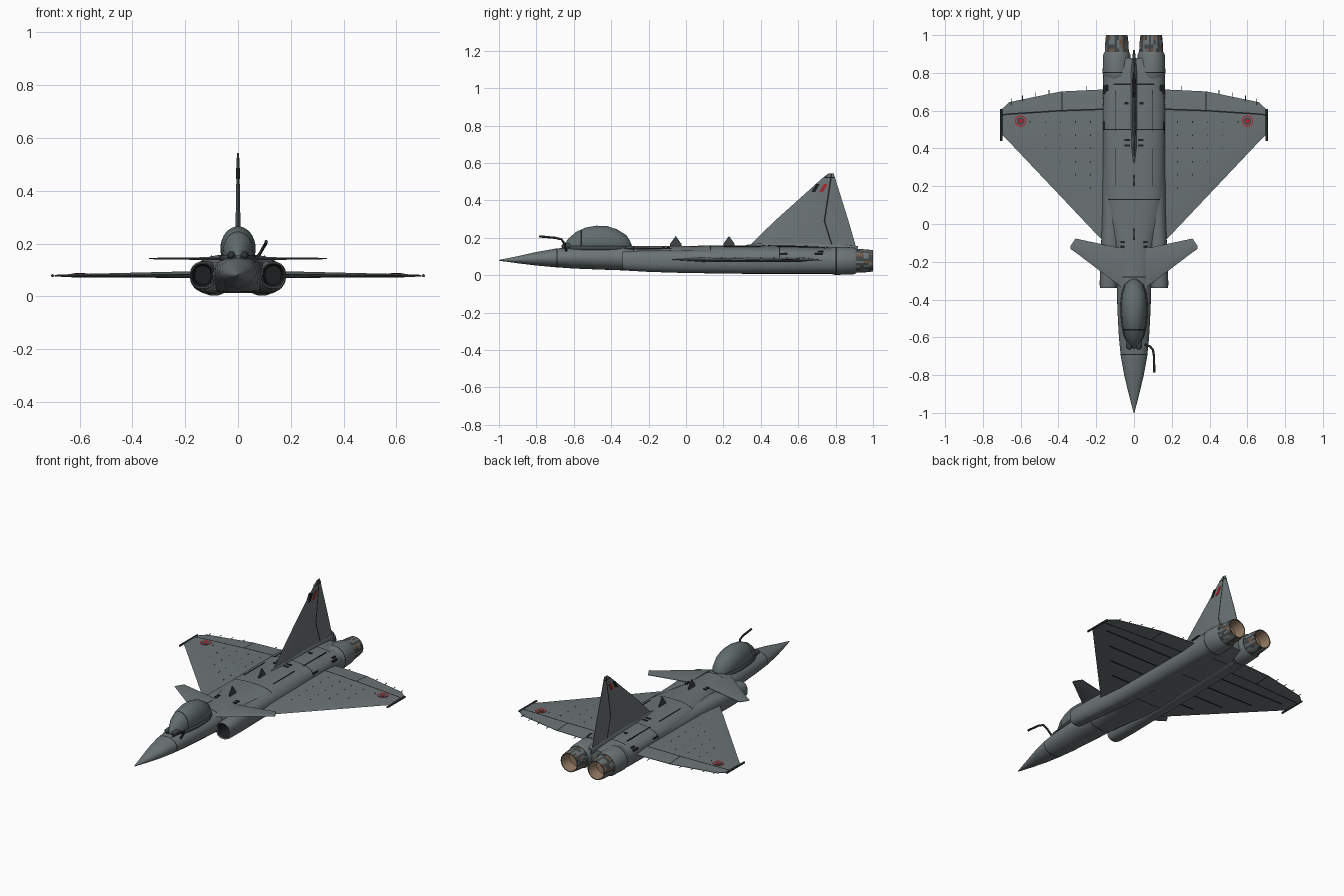
import bpy, bmesh, math, random
from mathutils import Vector

random.seed(4)
cube = bpy.data.objects.get("Cube")
if cube:
    bpy.data.objects.remove(cube, do_unlink=True)


def material(name, *rgb):
    m = bpy.data.materials.new(name)
    m.use_nodes = True
    m.diffuse_color = (*rgb, 1)
    m.node_tree.nodes["Principled BSDF"].inputs["Base Color"].default_value = (*rgb, 1)
    return m


hull = material("hull grey", .15, .175, .18)
line = material("panel line black", .012, .014, .015)
glass = material("canopy grey", .12, .15, .15)
dark = material("dark grey", .05, .06, .062)
red = material("marking red", .42, .02, .03)
brown = material("burnt metal brown", .16, .095, .06)
inner = material("nozzle lining tan", .3, .2, .13)


def finish(name, bm, mats, angle=35):
    bmesh.ops.recalc_face_normals(bm, faces=bm.faces)
    me = bpy.data.meshes.new(name)
    bm.to_mesh(me)
    bm.free()
    ob = bpy.data.objects.new(name, me)
    bpy.context.collection.objects.link(ob)
    for m in mats:
        me.materials.append(m)
    bpy.ops.object.select_all(action='DESELECT')
    ob.select_set(True)
    bpy.context.view_layer.objects.active = ob
    bpy.ops.object.shade_smooth_by_angle(angle=math.radians(angle))
    return ob


def loft(name, rings, mats, rule=None, angle=35):
    """Skin a list of closed rings; rule(ring, segment) picks the material."""
    bm = bmesh.new()
    rows = [[bm.verts.new(p) for p in r] for r in rings]
    n = len(rows[0])
    for i in range(len(rows) - 1):
        for j in range(n):
            k = (j + 1) % n
            f = bm.faces.new((rows[i][j], rows[i][k], rows[i + 1][k], rows[i + 1][j]))
            f.material_index = rule(i, j) if rule else 0
    for end, row in ((-1, rows[0]), (-2, rows[-1])):
        f = bm.faces.new(row)
        f.material_index = rule(end, 0) if rule else 0
    return finish(name, bm, mats, angle)


def section(y, cx, hw, z0, z1, p=2, n=32):
    ring = []
    for j in range(n):
        c, s = math.cos(math.tau * j / n), math.sin(math.tau * j / n)
        ring.append(Vector((cx + hw * math.copysign(abs(c) ** (2 / p), c), y,
                            (z0 + z1) / 2 + (z1 - z0) / 2 * math.copysign(abs(s) ** (2 / p), s))))
    return ring


def lerp_station(stations, y):
    for a, b in zip(stations, stations[1:]):
        if a[0] <= y <= b[0]:
            t = (y - a[0]) / (b[0] - a[0])
            return [u + (v - u) * t for u, v in zip(a, b)]


def banded(name, stations, bands, mats, half=.003):
    """Loft stations (y, cx, hw, z0, z1, p) with thin dark rings at the bands."""
    ys = sorted([s[0] for s in stations] + [b + d for b in bands for d in (-half, half)])
    rings = [section(*lerp_station(stations, y)) for y in ys]

    def rule(i, j):
        return int(i >= 0 and any(abs((ys[i] + ys[i + 1]) / 2 - b) < .001 for b in bands))
    return loft(name, rings, mats, rule)


def prism(name, pts, half, mat, x=0):
    return loft(name, [[(x + d, y, z) for y, z in pts] for d in (-half, half)], [mat])


def plate(name, x, y, z, w, d, mat=line, h=.006):
    bm = bmesh.new()
    bmesh.ops.create_cube(bm, size=1)
    for v in bm.verts:
        v.co = Vector((x + v.co.x * w, y + v.co.y * d, z + v.co.z * h))
    return finish(name, bm, [mat])


def rod(name, pts, r, mat, n=8):
    pts = [Vector(p) for p in pts]
    rings = []
    for i, p in enumerate(pts):
        t = (pts[min(i + 1, len(pts) - 1)] - pts[max(i - 1, 0)]).normalized()
        q = t.to_track_quat('Z', 'X')
        rings.append([p + q @ Vector((r * math.cos(math.tau * k / n), r * math.sin(math.tau * k / n), 0))
                      for k in range(n)])
    return loft(name, rings, [mat])


def surface(name, secs, place, hinge=True, split=None):
    """Flying surface from (span, leading, hinge, trailing, half thickness)."""
    rings = []
    for span, le, hg, te, h in secs:
        q = le + .25 * (hg - le)
        top = [(le, 0), (q, h), (hg - .004, h), (hg + .004, h), (te, .0015)]
        low = [(te, -.0015), (hg + .004, -h), (hg - .004, -h), (q, -h)]
        rings.append([place(span, y, o) for y, o in top + low])

    def rule(i, j):
        return int(hinge and (j in (2, 6) or (i == split and 2 <= j <= 6)))
    return loft(name, rings, [hull, line], rule, 20)


# Main body with nose cone
body = [(-1, 0, .002, .078, .082, 2), (-.9, 0, .028, .064, .102, 2), (-.8, 0, .052, .052, .124, 2),
        (-.7, 0, .07, .043, .142, 2), (-.6, 0, .08, .036, .152, 2), (-.45, 0, .088, .03, .157, 2.1),
        (-.3, 0, .092, .025, .157, 2.2), (-.1, 0, .108, .017, .156, 2.4), (0, 0, .135, .015, .156, 2.6),
        (.15, 0, .16, .012, .16, 2.7), (.6, 0, .165, .012, .158, 2.7), (.8, 0, .158, .015, .148, 2.7),
        (.88, 0, .12, .035, .135, 2.5)]
banded("fuselage", body, (-.69, -.28, .13, .5, .74), [hull, line])


def deck(x, y):
    _, _, hw, z0, z1, p = lerp_station(body, y)
    return (z0 + z1) / 2 + (z1 - z0) / 2 * (1 - (abs(x) / hw) ** p) ** (1 / p)


# Bubble canopy, its frame and the sensors ahead of it
dome = [(-.66, .01, .155), (-.63, .03, .195), (-.59, .049, .23), (-.54, .06, .254), (-.48, .066, .265),
        (-.42, .067, .262), (-.37, .062, .246), (-.32, .045, .215), (-.3, .025, .185), (-.29, .008, .16)]
banded("canopy", [(y, 0, w, .1, z, 2) for y, w, z in dome], (-.56,), [glass, line])
loft("canopy_sill", [section(y, 0, w + .006, .12, min(z, .168)) for y, w, z in dome], [dark])
for s in (-1, 1):
    loft("nose_sensor", [section(y, s * .025, r, .155 - r, .155 + r, 2, 12)
                         for y, r in ((-.665, .006), (-.655, .014), (-.625, .016), (-.6, .006))], [dark])
rod("refuelling_probe", [(.06, -.64, .13), (.085, -.648, .165), (.1, -.665, .192),
                         (.106, -.7, .2), (.107, -.785, .208)], .006, dark)

duct = [(-.34, .135, .044, .03, .125, 2.4), (-.32, .135, .047, .025, .13, 2.4), (-.2, .13, .048, .018, .132, 2.4),
        (0, .117, .053, .012, .135, 2.4), (.3, .105, .062, .008, .138, 2.4), (.79, .093, .07, .008, .142, 2.2)]
throat = [(-.22, .133, .03, .045, .115, 2.4), (-.335, .135, .04, .034, .121, 2.4)]
wing = [(x, 1.057 * x - .264, hg, te, .014 - .014 * x) for x, hg, te in
        ((.1, .61, .715), (.378, .6, .702), (.384, .6, .702), (.66, .582, .645))]
wing.append((.696, .47, .578, .612, .003))


def wing_top(x):
    return .085 - .01 * x + .014 - .014 * x


for s in (-1, 1):
    # Intake duct with open mouth
    loft("intake_duct", [section(y, s * cx, *r) for y, cx, *r in throat + duct], [hull, line],
         lambda i, j: int(i in (-1, 0)))

    # Delta wing with elevons, tip rail and discharge wicks
    surface("delta_wing", wing, lambda x, y, o: (s * x, y, .085 - .01 * x + o), True, 1)
    rod("wingtip_rail", [(s * .703, .44, .078), (s * .703, .61, .078)], .006, dark)
    for x, y in ((.25, .705), (.45, .685), (.52, .67), (.59, .655), (.65, .64)):
        rod("discharge_wick", [(s * x, y - .01, .08), (s * x, y + .025, .08)], .002, dark, 5)

    # Painted ring markings on the wing
    for r, m, h in ((.031, red, .002), (.025, hull, .0025), (.02, dark, .003), (.012, red, .0035)):
        z = wing_top(.6)
        loft("wing_marking", [[(s * .6 + r * math.cos(math.tau * k / 24), .545 + r * math.sin(math.tau * k / 24), zz)
                               for k in range(24)] for zz in (z - .002, z + h)], [m])

    # Fastener dots above and stiffener lines below the wing
    for row in range(5):
        x = .23 + .08 * row
        for k in range(3 + (4 - row)):
            y = .54 - .07 * k
            if y > 1.057 * x - .1 and x < .56:
                plate("wing_fastener", s * x, y, wing_top(x), .004, .008, line, .002)
    for k in range(4):
        y = .52 - .12 * k
        a, b = .17, (y + .2) / 1.057 - .05
        low = [(s * x, .085 - .01 * x - .014 + .014 * x) for x in (a, b)]
        loft("wing_underside_seam", [[(x, y + d, z + e) for d, e in ((-.003, -.002), (.003, -.002), (.003, .003), (-.003, .003))]
                                     for x, z in low], [line])

    # Canard
    surface("canard", [(.06, -.34, -.18, -.13, .006), (.31, -.15, -.11, -.077, .003),
                       (.337, -.132, -.125, -.118, .002)], lambda x, y, o: (s * x, y, .143 + o), False)

    # Engine collar and petalled nozzle
    def circle(y, r, n=32):
        return section(y, s * .091, r, .077 - r, .077 + r, 2, n)
    loft("engine_collar", [circle(y, r) for y, r in
                           ((.77, .066), (.785, .073), (.8, .075), (.806, .075), (.895, .072), (.91, .066), (.91, .05))],
         [hull, line], lambda i, j: int(i == 2))
    loft("exhaust_nozzle", [circle(y, r) for y, r in
                            ((.9, .064), (.93, .063), (.95, .062), (.975, .06), (1, .057), (1, .052), (.93, .046))],
         [brown, dark, hull, inner],
         lambda i, j: 3 if i >= 5 or i == -2 else 1 if j % 4 == 0 else random.choice((0, 1, 2, 2)))

    # Dark vents and access panels
    for x, y, w, d in ((.036, .445, .03, .012), (.036, .415, .03, .012), (.06, -.095, .025, .012),
                       (.06, -.12, .025, .012), (.095, -.2, .014, .035), (.04, .64, .02, .014),
                       (.14, .72, .018, .03), (.1, .6, .003, .22), (.1, .3, .003, .2)):
        plate("deck_vent", s * x, y, deck(x, y), w, d)
    for y in (.52, .71):
        plate("side_vent", s * .155, y, .113, .012, .045, line, .01)

# Tail fin with rudder and root fairing
surface("tail_fin", [(.13, .31, .79, .915, .012), (.29, .474, .74, .869, .009),
                     (.52, .73, .775, .797, .005), (.543, .76, .777, .79, .003)],
        lambda z, y, o: (o, y, z))
loft("fin_root_fairing", [section(y, 0, w, .12, z) for y, w, z in
                          ((.32, .006, .162), (.4, .014, .172), (.6, .018, .178), (.8, .016, .172), (.92, .005, .155))],
     [hull])
plate("fin_cap_line", 0, .767, .522, .0115, .055, line, .004)
for y, m in ((.67, line), (.712, red)):
    prism("fin_flash", [(y, .444), (y + .02, .444), (y + .045, .487), (y + .025, .487)], .0085, m)

# Blade aerials and spine panel
for y in (-.055, .23):
    prism("blade_aerial", [(y - .03, .15), (y + .03, .15), (y + .03, .168), (y, .21), (y - .03, .168)], .003, dark)
plate("spine_panel", 0, .23, deck(0, .23), .006, .06)
